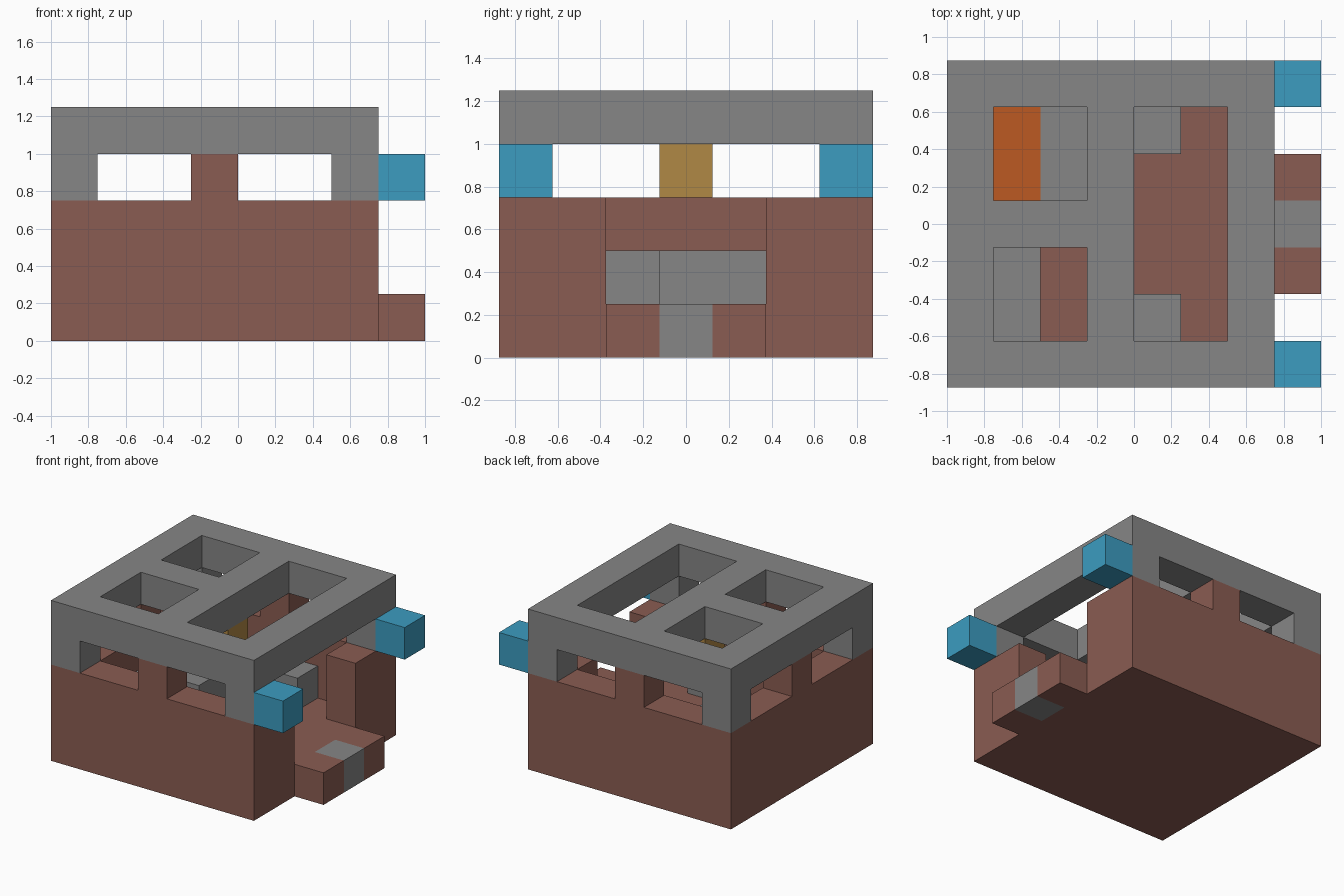
import bpy
import bmesh
from mathutils import Matrix, Vector

if "Cube" in bpy.data.objects:
    bpy.data.objects.remove(bpy.data.objects["Cube"], do_unlink=True)

U = 0.25  # block size


def material(name, rgb):
    m = bpy.data.materials.new(name)
    m.use_nodes = True
    m.diffuse_color = (*rgb, 1)
    m.node_tree.nodes["Principled BSDF"].inputs["Base Color"].default_value = (*rgb, 1)
    return m


brick = material("brick_brown", (0.255, 0.107, 0.084))
stone = material("stone_grey", (0.238, 0.238, 0.238))
blue = material("sky_blue", (0.045, 0.333, 0.527))
gold = material("lamp_gold", (0.434, 0.246, 0.058))
orange = material("fire_orange", (0.503, 0.102, 0.016))


def block(name, lo, hi, mat=None):
    """Box between two corners counted in blocks from the front right bottom corner."""
    shift = Vector((4, 3.5, 0))
    a, b = (Vector(lo) - shift) * U, (Vector(hi) - shift) * U
    bm = bmesh.new()
    bmesh.ops.create_cube(bm, size=1, matrix=Matrix.Translation((a + b) / 2)
                          @ Matrix.Diagonal((*(b - a), 1)))
    me = bpy.data.meshes.new(name)
    bm.to_mesh(me)
    bm.free()
    ob = bpy.data.objects.new(name, me)
    bpy.context.collection.objects.link(ob)
    if mat:
        me.materials.append(mat)
    return ob


def cut(ob, lo, hi):
    """Subtract a box from an object."""
    tool = block("cutter", lo, hi)
    tool.hide_render = True
    mod = ob.modifiers.new("cut", "BOOLEAN")
    mod.operation = "DIFFERENCE"
    mod.solver = "EXACT"
    mod.object = tool
    bpy.context.view_layer.objects.active = ob
    bpy.ops.object.modifier_apply(modifier=mod.name)
    bpy.data.objects.remove(tool, do_unlink=True)


# Brick walls and floor with an open doorway on the left side
walls = block("walls_and_floor", (0, 0, 0), (7, 7, 3), brick)
cut(walls, (1, 1, 1), (6, 6, 4))
cut(walls, (5, 2, 1), (8, 5, 4))

# Stone roof on four corner posts, with three skylights
roof = block("roof_and_posts", (0, 0, 3), (7, 7, 5), stone)
cut(roof, (1, -1, 2), (6, 8, 4))
cut(roof, (-1, 1, 2), (8, 6, 4))
for lo, hi in (((1, 1), (3, 3)), ((1, 4), (3, 6)), ((4, 1), (6, 6))):
    cut(roof, (*lo, 3.5), (*hi, 6))

# Brick posts between the windows
block("front_window_post", (3, 0, 3), (4, 1, 4), brick)
block("back_window_post", (3, 6, 3), (4, 7, 4), brick)
block("right_window_post", (0, 3, 3), (1, 4, 4), brick)

# Doorstep with a stone middle
block("doorstep_front", (7, 2, 0), (8, 3, 1), brick)
block("doorstep_middle", (7, 3, 0), (8, 4, 1), stone)
block("doorstep_back", (7, 4, 0), (8, 5, 1), brick)

# Blue blocks on the posts beside the entrance
for side, y in (("front", 0), ("back", 6)):
    block(side + "_blue_block", (7, y, 3), (8, y + 1, 4), blue)

# Interior: hanging lamp, hearth, bench and stools
block("hanging_lamp", (3, 3, 3), (4, 4, 4), gold)
block("hearth_fire", (1, 4, 1), (2, 6, 2), orange)
block("hearth_edge", (2, 3, 1), (3, 6, 2), stone)
block("bench", (1, 1, 1), (2, 4, 2), stone)
for side, y in (("front", 1), ("back", 5)):
    block(side + "_stool", (4, y, 1), (5, y + 1, 2), stone)
